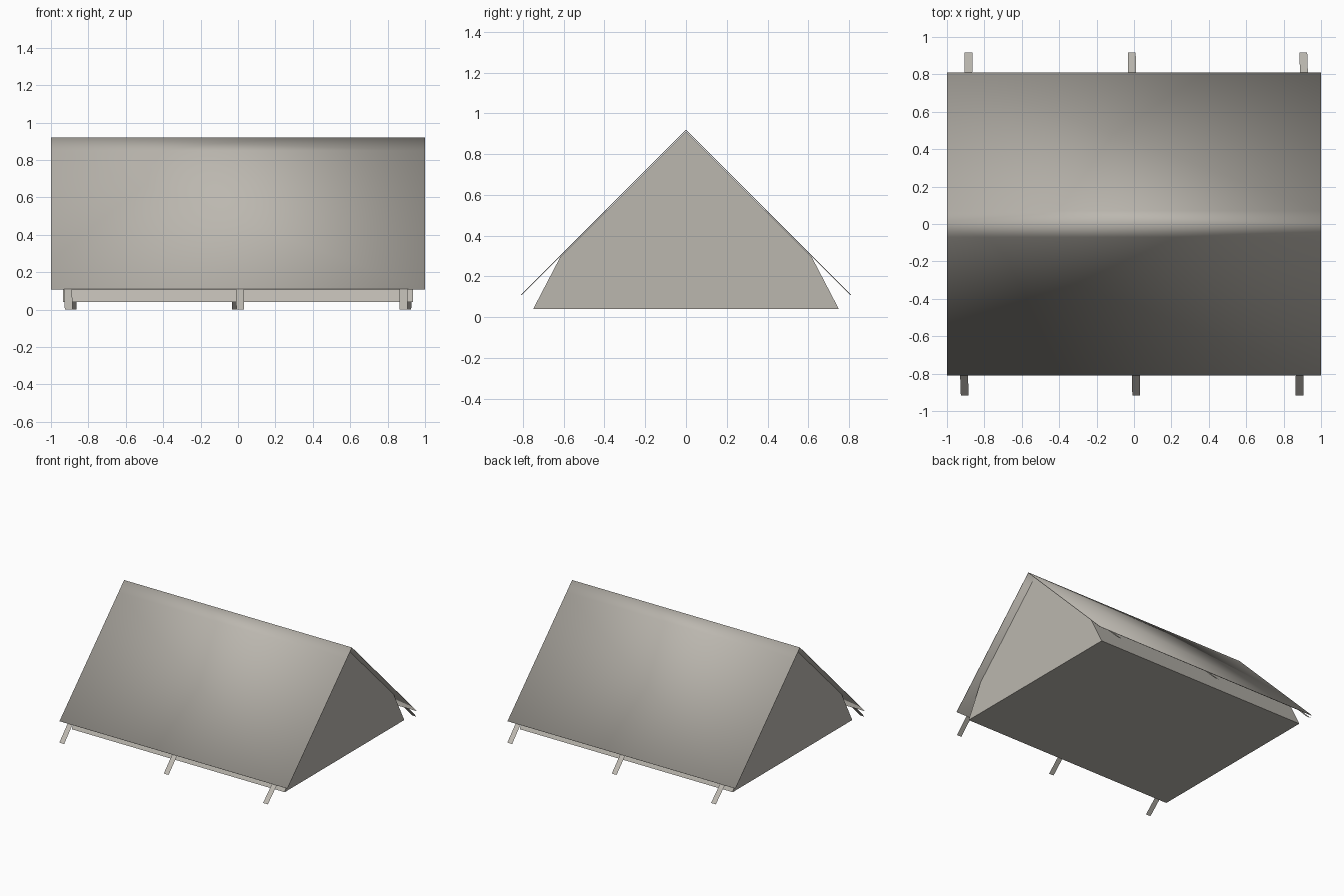
import bpy
import math

if "Cube" in bpy.data.objects:
    bpy.data.objects.remove(bpy.data.objects["Cube"])

canvas = bpy.data.materials.new("grey canvas")
canvas.diffuse_color = (0.50, 0.475, 0.43, 1)
canvas.use_nodes = True
canvas.node_tree.nodes["Principled BSDF"].inputs["Base Color"].default_value = canvas.diffuse_color


def make(name, verts, faces):
    me = bpy.data.meshes.new(name)
    me.from_pydata(verts, [], faces)
    me.materials.append(canvas)
    ob = bpy.data.objects.new(name, me)
    bpy.context.collection.objects.link(ob)
    return ob


def sweep(name, profile, x0, x1, closed):
    """Extrude a (y, z) profile along x, capped when closed."""
    n = len(profile)
    verts = [(x, y, z) for x in (x0, x1) for y, z in profile]
    faces = [(i, (i + 1) % n, n + (i + 1) % n, n + i)
             for i in range(n if closed else n - 1)]
    if closed:
        faces += [tuple(range(n))[::-1], tuple(range(n, 2 * n))]
    return make(name, verts, [f[::-1] for f in faces] if not closed else faces)


# inner tent body with splayed lower walls
sweep("inner_tent", [(-0.75, 0.04), (0.75, 0.04), (0.617, 0.295),
                     (0, 0.91), (-0.617, 0.295)], -0.935, 0.935, True)

# outer fly sheet, softly shaded across the ridge
fly = sweep("fly_sheet", [(-0.81, 0.11), (-0.07, 0.85), (0, 0.92),
                          (0.07, 0.85), (0.81, 0.11)], -1, 1, False)
for p in fly.data.polygons:
    p.use_smooth = True
solid = fly.modifiers.new("cloth thickness", "SOLIDIFY")
solid.thickness = 0.004
# sheet normals point up, so the thickness grows inwards
if fly.data.polygons[0].normal.z < 0:
    fly.data.flip_normals()
solid.offset = -1

# guy straps from the hem to the ground, repeated by a half turn
for side, label in ((1, "front"), (-1, "back")):
    for i, (xt, xb) in enumerate(((-0.909, -0.905), (0.01, 0.012), (0.886, 0.884))):
        w = 0.021
        pts = [(xt - w, -0.80, 0.118), (xb - w, -0.918, 0.0),
               (xb + w, -0.918, 0.0), (xt + w, -0.80, 0.118)]
        make(f"{label}_strap_{i + 1}",
             [(side * x, side * y, z) for x, y, z in pts], [(0, 1, 2, 3)])
